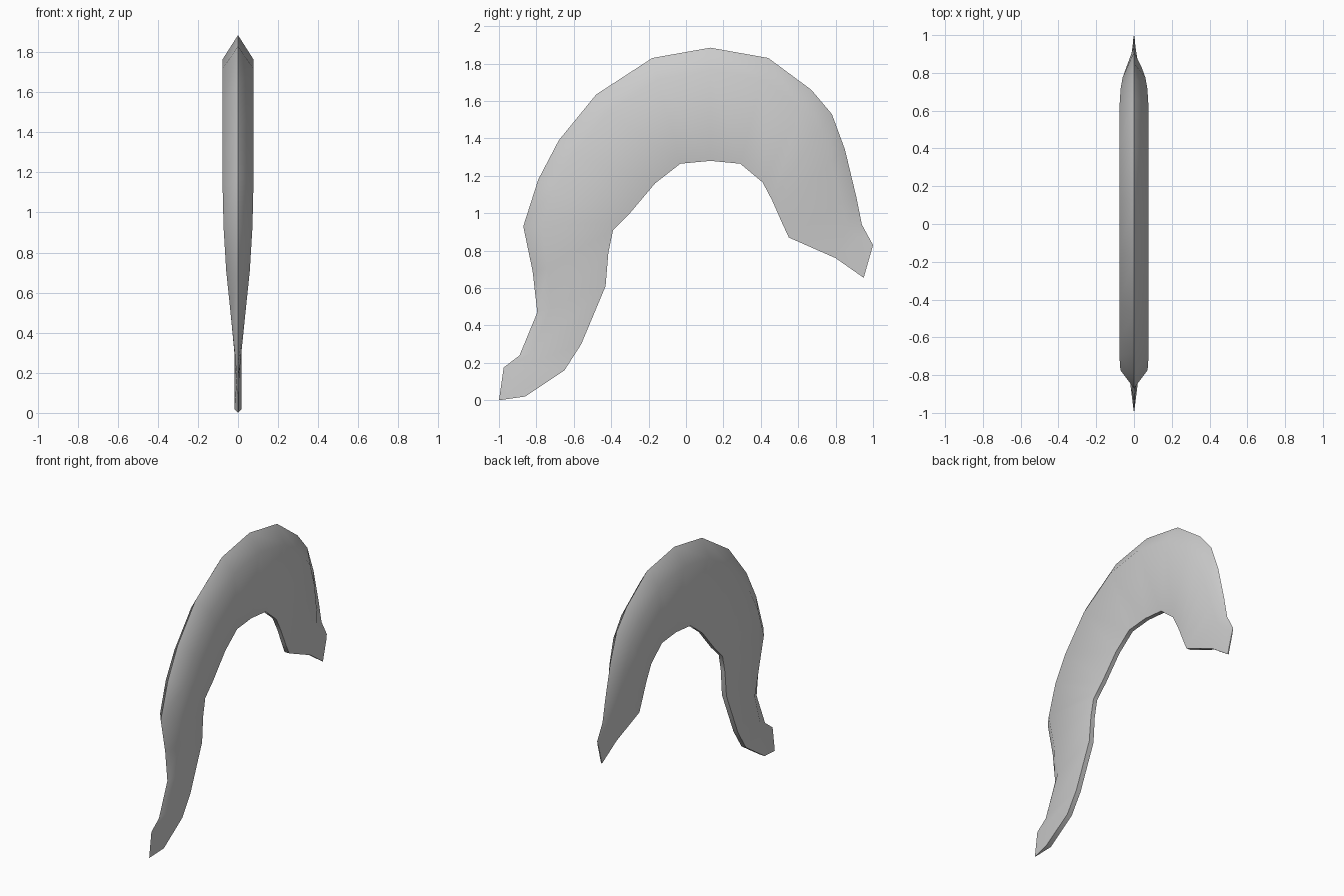
import bpy, bmesh, math
from mathutils import Vector

# Stations along the arch: outer ridge (y, z), inner edge (y, z),
# half thickness at the shoulder and at the inner edge
stations = [
    (-1.00, 0.00, -0.86, 0.02, 0.004, 0.018),
    (-0.975, 0.175, -0.65, 0.16, 0.006, 0.018),
    (-0.89, 0.24, -0.56, 0.30, 0.012, 0.018),
    (-0.795, 0.47, -0.43, 0.61, 0.037, 0.018),
    (-0.82, 0.69, -0.415, 0.79, 0.059, 0.016),
    (-0.87, 0.93, -0.39, 0.91, 0.072, 0.015),
    (-0.79, 1.18, -0.35, 0.95, 0.077, 0.015),
    (-0.68, 1.39, -0.30, 1.00, 0.077, 0.015),
    (-0.48, 1.635, -0.165, 1.16, 0.077, 0.015),
    (-0.18, 1.83, -0.03, 1.265, 0.077, 0.015),
    (0.13, 1.885, 0.13, 1.28, 0.077, 0.015),
    (0.44, 1.83, 0.29, 1.265, 0.077, 0.015),
    (0.67, 1.66, 0.41, 1.165, 0.077, 0.015),
    (0.78, 1.53, 0.46, 1.07, 0.071, 0.015),
    (0.85, 1.34, 0.48, 1.025, 0.060, 0.015),
    (0.91, 1.09, 0.515, 0.945, 0.040, 0.016),
    (0.94, 0.94, 0.55, 0.87, 0.020, 0.018),
    (0.97, 0.885, 0.80, 0.76, 0.008, 0.012),
    (1.00, 0.83, 0.95, 0.655, 0.003, 0.004),
]

# Loft the curved crest: ridge, shoulders and narrow inner band per station
bm = bmesh.new()
rings = []
for oy, oz, iy, iz, half, edge in stations:
    outer, inner = Vector((0, oy, oz)), Vector((0, iy, iz))
    ring = []
    for t, x in [(0, 0), (0.2, half), (1, edge), (1, -edge), (0.2, -half)]:
        p = outer.lerp(inner, t)
        p.x = x
        ring.append(bm.verts.new(p))
    rings.append(ring)
n = len(rings[0])
for a, b in zip(rings, rings[1:]):
    for i in range(n):
        j = (i + 1) % n
        bm.faces.new((a[i], a[j], b[j], b[i]))

# Close both tips
bm.faces.new(rings[0])
bm.faces.new(rings[-1])
bmesh.ops.recalc_face_normals(bm, faces=bm.faces)

mesh = bpy.data.meshes.new("curved_crest")
bm.to_mesh(mesh)
bm.free()
crest = bpy.data.objects.new("curved_crest", mesh)
bpy.context.collection.objects.link(crest)

# Smooth sides, sharp ridge and inner edges
bpy.context.view_layer.objects.active = crest
crest.select_set(True)
bpy.ops.object.shade_smooth_by_angle(angle=math.radians(65))
